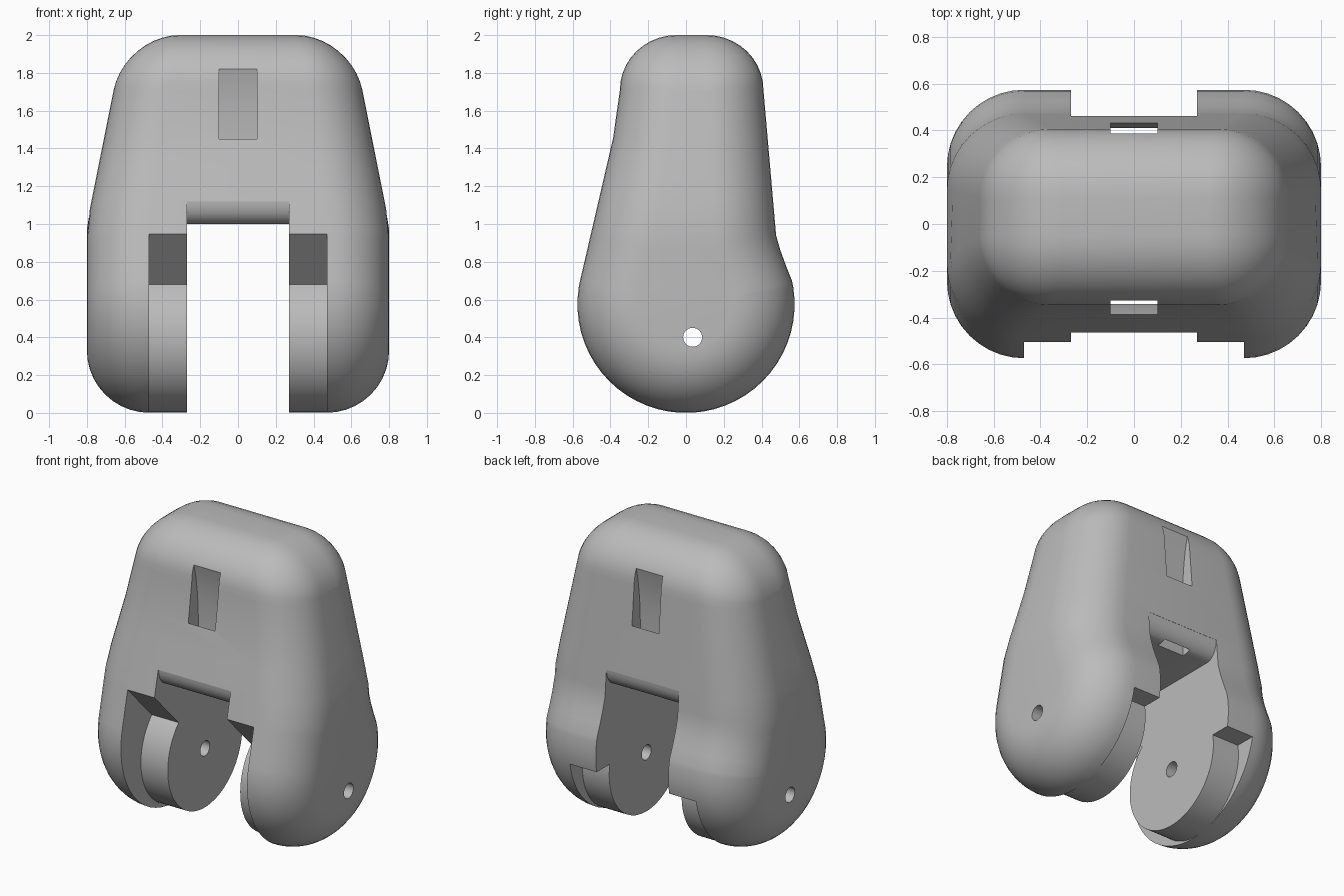
import bpy, bmesh, math
from mathutils import Vector

if "Cube" in bpy.data.objects:
    bpy.data.objects.remove(bpy.data.objects["Cube"])

grey = bpy.data.materials.new("plain grey")
grey.diffuse_color = (0.5, 0.5, 0.5, 1)
grey.use_nodes = True
grey.node_tree.nodes["Principled BSDF"].inputs["Base Color"].default_value = grey.diffuse_color


def lerp_table(table, z):
    for (z0, v0), (z1, v1) in zip(table, table[1:]):
        if z <= z1:
            return v0 + (v1 - v0) * max(0, (z - z0) / (z1 - z0))
    return table[-1][1]


def side_y(z, straight, centre):
    """Half of the side profile: round bottom, straight flank, round top."""
    if z <= 0.70:
        return math.copysign(math.sqrt(max(0, 0.575**2 - (z - 0.575)**2)), centre)
    if z <= 1.71:
        return lerp_table(straight, z)
    return math.copysign(0.3 * math.sqrt(max(0, 1 - ((z - 1.71) / 0.29)**2)), straight[0][1]) + centre


def make_object(name, bm):
    bmesh.ops.recalc_face_normals(bm, faces=bm.faces)
    mesh = bpy.data.meshes.new(name)
    bm.to_mesh(mesh)
    bm.free()
    ob = bpy.data.objects.new(name, mesh)
    bpy.context.collection.objects.link(ob)
    return ob


def prism(name, pts, half):
    """Side outline (y, z) extruded across x."""
    bm = bmesh.new()
    a, b = [[bm.verts.new((x, y, z)) for y, z in pts] for x in (-half, half)]
    bm.faces.new(a)
    bm.faces.new(b)
    for i in range(len(pts)):
        j = (i + 1) % len(pts)
        bm.faces.new((a[i], a[j], b[j], b[i]))
    ob = make_object(name, bm)
    ob.hide_render = True
    return ob


def arc(cy, cz, ry, rz, a0, a1, n):
    return [(cy + ry * math.cos(math.radians(a0 + (a1 - a0) * i / n)),
             cz + rz * math.sin(math.radians(a0 + (a1 - a0) * i / n))) for i in range(n + 1)]


# Body: side profile, swept across x with rounded shoulders and a tapered top
levels = [0.575 * (1 - math.cos(math.radians(a))) for a in range(3, 102, 6)]
levels += [0.70, 0.78, 0.86, 0.94, 1.0, 1.15, 1.3, 1.455, 1.6]
levels += [1.71 + 0.29 * math.sin(math.radians(b)) for b in range(0, 91, 9)]
front = [(0.70, -0.561), (1.455, -0.386), (1.71, -0.35)]
back = [(0.70, 0.561), (0.78, 0.529), (0.86, 0.50), (0.94, 0.477), (1.71, 0.41)]
profile = [Vector((side_y(z, front, -0.05), z)) for z in levels]
profile += [Vector((side_y(z, back, 0.11), z)) for z in reversed(levels)]
n = len(profile)
normals = []
for i, p in enumerate(profile):
    t = (p - profile[i - 1]).normalized() + (profile[(i + 1) % n] - p).normalized()
    normals.append(Vector((-t.y, t.x)).normalized())
width = [(0, 0.8), (1.0, 0.8), (2.0, 0.6)]
radius = [(0, 0.33), (1.0, 0.33), (1.71, 0.29), (2.0, 0.29)]

bm = bmesh.new()
rings = []
steps = 10
for sign in (-1, 1):
    for k in range(steps + 1):
        t = math.radians(90 * (steps - k if sign < 0 else k) / steps)
        ring = []
        for p, nm in zip(profile, normals):
            r = lerp_table(radius, p.y)
            q = p - nm * r * (1 - math.cos(t))
            x = lerp_table(width, q.y) - r * (1 - math.sin(t))
            ring.append(bm.verts.new((sign * x, q.x, q.y)))
        rings.append(ring)
for a, b in zip(rings, rings[1:]):
    for i in range(n):
        j = (i + 1) % n
        bm.faces.new((a[i], a[j], b[j], b[i]))
for cap in (rings[0], rings[-1]):
    for i in range(n // 2 - 1):
        bm.faces.new((cap[i], cap[i + 1], cap[n - 2 - i], cap[n - 1 - i]))
body = make_object("hinge_body", bm)
body.data.materials.append(grey)

# Central slot with rounded upper lips
slot = [(-0.9, -0.3), (0.9, -0.3), (0.9, 1.12)]
slot += arc(0.37, 1.12, 0.09, 0.12, 0, -90, 8)
slot += arc(-0.37, 1.12, 0.09, 0.12, -90, -180, 8)
slot += [(-0.9, 1.12)]

# Relief around the round pivot bosses
relief = [(-0.9, -0.3), (-0.9, 1.2), (-0.74, 1.19)]
relief += arc(0.035, 0.4, 0.397, 0.397, 135, 370, 48)
relief += [(0.9, 0.469)]
relief += [(0.9, -0.3)]

# Curved strap channels running from the windows down to the slot
front_channel = [(-0.6, 1.9), (-0.355, 1.9), (-0.327, 1.82), (-0.307, 1.74), (-0.293, 1.65), (-0.283, 1.55),
                 (-0.278, 1.4), (-0.285, 0.95), (-0.342, 0.95), (-0.342, 1.3), (-0.387, 1.45), (-0.6, 1.45)]
back_channel = [(0.6, 1.9), (0.41, 1.9), (0.387, 1.82), (0.369, 1.74), (0.356, 1.65), (0.347, 1.55),
                (0.342, 1.4), (0.345, 0.95), (0.41, 0.95), (0.41, 1.3), (0.432, 1.45), (0.6, 1.45)]

# Pin hole
pin = arc(0.035, 0.4, 0.05, 0.05, 0, 360, 32)[:-1]

cutters = [prism("slot_cutter", slot, 0.27), prism("relief_cutter", relief, 0.47),
           prism("front_channel_cutter", front_channel, 0.1),
           prism("back_channel_cutter", back_channel, 0.1), prism("pin_cutter", pin, 1.2)]
bpy.context.view_layer.objects.active = body
body.select_set(True)
for c in cutters:
    mod = body.modifiers.new("cut", 'BOOLEAN')
    mod.operation = 'DIFFERENCE'
    mod.solver = 'EXACT'
    mod.object = c
    bpy.ops.object.modifier_apply(modifier=mod.name)
    bpy.data.objects.remove(c)
bpy.ops.object.shade_smooth_by_angle(angle=math.radians(30))
